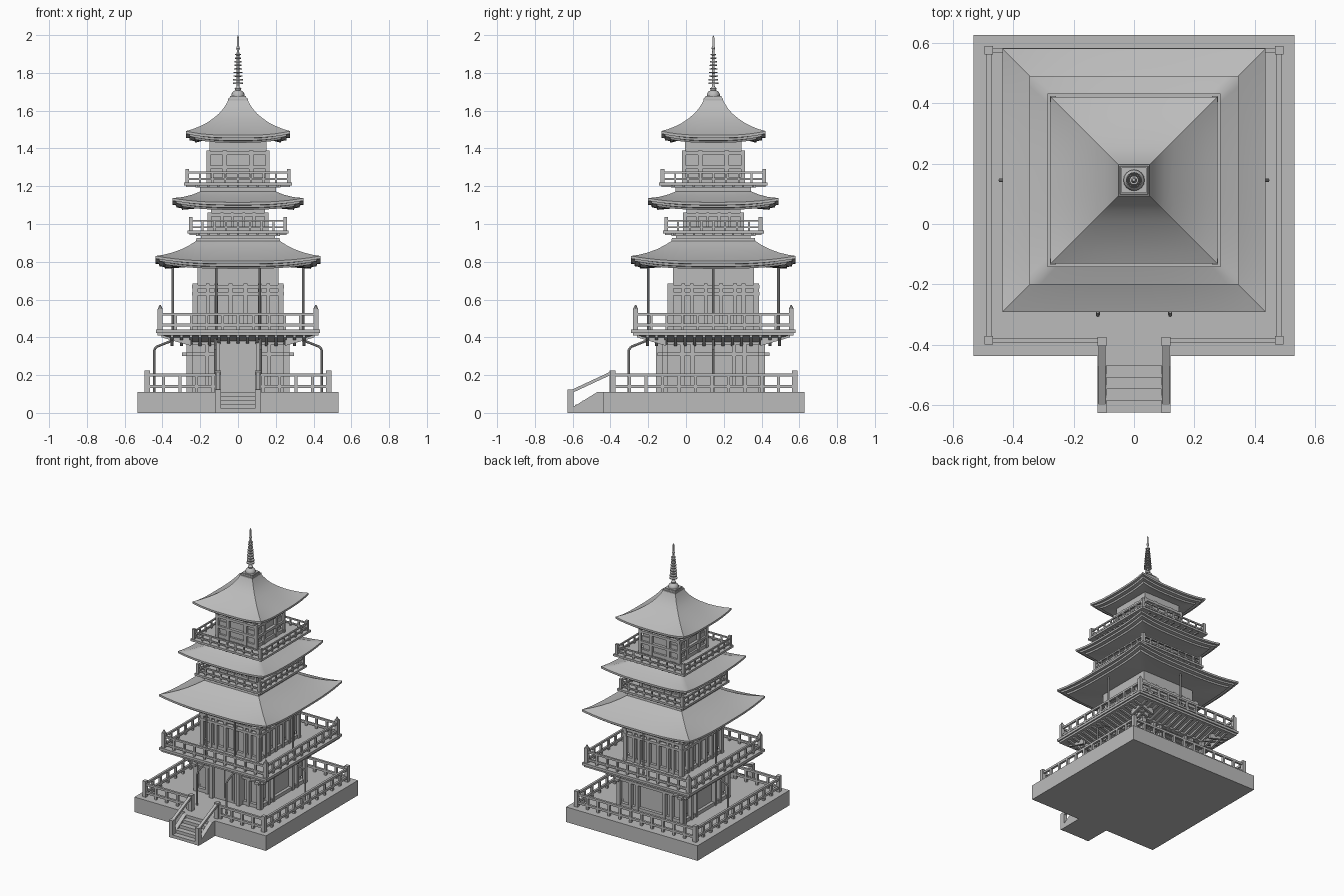
import bpy, bmesh, math
from mathutils import Vector, Matrix

if "Cube" in bpy.data.objects:
    bpy.data.objects.remove(bpy.data.objects["Cube"])

TOWER_Y, BASE_Y = 0.145, 0.095
stone = bpy.data.materials.new("plain grey")
stone.diffuse_color = (0.5, 0.5, 0.5, 1)
stone.use_nodes = True
stone.node_tree.nodes["Principled BSDF"].inputs["Base Color"].default_value = stone.diffuse_color


def finish(bm, name, y=TOWER_Y, smooth=False):
    bmesh.ops.recalc_face_normals(bm, faces=bm.faces)
    me = bpy.data.meshes.new(name)
    bm.to_mesh(me)
    bm.free()
    me.materials.append(stone)
    ob = bpy.data.objects.new(name, me)
    ob.location.y = y
    bpy.context.collection.objects.link(ob)
    if smooth:
        bpy.ops.object.select_all(action='DESELECT')
        ob.select_set(True)
        bpy.context.view_layer.objects.active = ob
        bpy.ops.object.shade_smooth_by_angle(angle=math.radians(35))
    return ob


def turn(k):
    return Matrix.Rotation(k * math.pi / 2, 4, 'Z')


def box(bm, x0, x1, y0, y1, z0, z1, k=0):
    m = Matrix.Translation(((x0 + x1) / 2, (y0 + y1) / 2, (z0 + z1) / 2))
    s = Matrix.Diagonal((x1 - x0, y1 - y0, z1 - z0, 1))
    bmesh.ops.create_cube(bm, size=1, matrix=turn(k) @ m @ s)


def slab(bm, h, z0, z1):
    box(bm, -h, h, -h, h, z0, z1)


def prism(bm, pts, x0, x1, k=0):
    """Outline in y and z, extruded along x."""
    a, b = ([bm.verts.new(turn(k) @ Vector((x, y, z))) for y, z in pts] for x in (x0, x1))
    bm.faces.new(a)
    bm.faces.new(b[::-1])
    for i in range(len(pts)):
        j = (i + 1) % len(pts)
        bm.faces.new((a[i], a[j], b[j], b[i]))


def rod(bm, p, q, r=0.006):
    p, q = Vector(p), Vector(q)
    m = Matrix.Translation((p + q) / 2) @ (q - p).to_track_quat('Z', 'Y').to_matrix().to_4x4()
    bmesh.ops.create_cone(bm, cap_ends=True, segments=8, radius1=r, radius2=r,
                          depth=(q - p).length, matrix=m)


def railing(name, h, z, top, rails, n, pw, rw, y=TOWER_Y, gap=0):
    """Square railing: corner posts, small posts and two rails per side."""
    bm = bmesh.new()
    for k in range(4):
        box(bm, h - pw, h + pw, -h - pw, -h + pw, z, z + top, k)
        g = gap if k == 0 else 0
        spans = [(-h, -g), (g, h)] if g else [(-h, h)]
        for r in rails:
            for a, b in spans:
                box(bm, a, b, -h - rw, -h + rw, z + r - rw, z + r + rw, k)
        for i in range(1, n):
            u = -h + 2 * h * i / n
            if abs(u) > g or not g:
                box(bm, u - rw, u + rw, -h - rw, -h + rw, z, z + rails[-1], k)
    return finish(bm, name, y)


def storey(name, h, z0, z1, z2, cols, beams, cw, upper):
    """Walls with columns, beams, window frames and a narrower upper band."""
    bm = bmesh.new()
    slab(bm, h - cw, z0, z1)
    slab(bm, upper, z1, z2)
    for k in range(4):
        for c in cols:
            for u in {c, -c}:
                box(bm, u - cw / 2, u + cw / 2, -h - cw / 3, -h + cw, z0, z1, k)
        for z, e in beams:
            box(bm, -h - e, h + e, -h - cw / 2, -h + cw, z - 0.009, z + 0.009, k)
        # low sill and raised window panels
        box(bm, -h, h, -h, -h + cw, z0, z0 + 0.025, k)
        for a, b in zip(cols[1:], cols):
            for s in (1, -1):
                u = s * (a + b) / 2
                w = (b - a) / 2 - cw * 0.8
                if w > 0.005:
                    box(bm, u - w, u + w, -h + cw - 0.007, -h + cw, z0 + 0.05, z1 - 0.05, k)
    return finish(bm, name)


def roof(name, rings, n=20):
    """Square rings (half width, height, corner lift) joined from top to soffit."""
    bm = bmesh.new()
    loops = []
    for h, z, lift in rings:
        loop = []
        for k in range(4):
            for i in range(n):
                s = -1 + 2 * i / n
                loop.append(bm.verts.new(turn(k) @ Vector((s * h, -h, z + lift * abs(s) ** 3))))
        loops.append(loop)
    for a, b in zip(loops, loops[1:]):
        for i in range(4 * n):
            j = (i + 1) % (4 * n)
            bm.faces.new((a[i], a[j], b[j], b[i]))
    bm.faces.new(loops[0])
    bm.faces.new(loops[-1][::-1])
    return finish(bm, name, smooth=True)


def eaves(h, z, lift, inner):
    """Layered eave edge and soffit below the roof surface."""
    return [(h, z - 0.014, lift), (h - 0.018, z - 0.016, lift), (h - 0.02, z - 0.028, lift),
            (h - 0.045, z - 0.03, lift * 0.9), (h - 0.05, z - 0.04, lift * 0.8),
            (inner + 0.05, z - 0.03, 0), (inner, z - 0.03, 0)]


# Ground platform
bm = bmesh.new()
slab(bm, 0.532, 0, 0.11)
finish(bm, "platform", BASE_Y)
railing("platform_railing", 0.481, 0.11, 0.115, (0.03, 0.09), 11, 0.014, 0.008, BASE_Y, 0.12)

# Front stair with sloping handrails
bm = bmesh.new()
for i in range(5):
    box(bm, -0.092, 0.092, -0.625 + 0.039 * i, -0.42, 0, 0.022 * (i + 1))
for s in (-1, 1):
    x0, x1 = sorted((s * 0.091, s * 0.121))
    box(bm, x0, x1, -0.627, -0.595, 0, 0.125)
    box(bm, x0, x1, -0.405, -0.374, 0.1, 0.225)
    prism(bm, [(-0.6, 0.107), (-0.4, 0.2), (-0.4, 0.218), (-0.6, 0.125)], x0 + 0.004, x1 - 0.004)
    prism(bm, [(-0.6, 0), (-0.43, 0), (-0.43, 0.11), (-0.47, 0.11), (-0.6, 0.03)], x0, x1)
finish(bm, "stair", 0)

# Walls of the four storeys
storey("ground_storey", 0.262, 0.11, 0.385, 0.42, (0.262, 0.165, 0.11),
       ((0.31, 0.035), (0.37, 0.01)), 0.022, 0.25)
storey("second_storey", 0.232, 0.44, 0.685, 0.82, (0.232, 0.16, 0.115, 0.04),
       ((0.63, 0.012), (0.668, 0.012)), 0.02, 0.215)
storey("third_storey", 0.155, 0.96, 1.06, 1.13, (0.155, 0.085, 0.03), ((1.05, 0.006),), 0.014, 0.143)
storey("fourth_storey", 0.16, 1.22, 1.39, 1.47, (0.16, 0.075, 0.065),
       ((1.375, 0.006), (1.3, 0.004)), 0.014, 0.15)

# Entrance door
bm = bmesh.new()
box(bm, -0.1, 0.1, -0.285, -0.24, 0.11, 0.4)
box(bm, -0.07, 0.07, -0.292, -0.24, 0.12, 0.38)
for s in (-1, 1):
    box(bm, s * 0.108 - 0.014, s * 0.108 + 0.014, -0.305, -0.25, 0.11, 0.41)
    box(bm, s * 0.031 - 0.029, s * 0.031 + 0.029, -0.298, -0.24, 0.135, 0.365)
finish(bm, "entrance_door")

# Main balcony with sloping joists
bm = bmesh.new()
slab(bm, 0.425, 0.41, 0.428)
slab(bm, 0.435, 0.424, 0.442)
for k in range(4):
    for i in range(15):
        u = -0.35 + 0.05 * i
        prism(bm, [(-0.25, 0.355), (-0.405, 0.4), (-0.405, 0.412), (-0.25, 0.412)],
              u - 0.008, u + 0.008, k)
finish(bm, "main_balcony")
roof("balcony_underside", [(0.4, 0.414, 0), (0.4, 0.41, 0), (0.25, 0.37, 0)], 1)
railing("main_balcony_railing", 0.412, 0.44, 0.11, (0.025, 0.082), 10, 0.013, 0.007)
bm = bmesh.new()
for k in range(4):
    p = turn(k) @ Vector((0.412, -0.412, 0.55))
    bmesh.ops.create_cone(bm, cap_ends=True, segments=8, radius1=0.013, radius2=0.004,
                          depth=0.02, matrix=Matrix.Translation(p + Vector((0, 0, 0.01))))
finish(bm, "corner_finials")

# Bent outer poles below, straight poles above the balcony
bm = bmesh.new()
for x, y, dx, dy in ((-0.12, -0.447, 0, 1), (0.12, -0.447, 0, 1), (-0.443, 0, 1, 0), (0.443, 0, -1, 0)):
    path = [(x + dx * d, y + dy * d, z) for d, z in ((0, 0.11), (0, 0.335), (0.012, 0.35), (0.15, 0.405))]
    for p, q in zip(path, path[1:]):
        rod(bm, p, q, 0.0065)
finish(bm, "bent_poles", smooth=True)
bm = bmesh.new()
for x, y in ((-0.115, -0.345), (0.115, -0.345), (-0.345, 0), (0.345, 0), (0, 0.345)):
    rod(bm, (x, y, 0.44), (x, y, 0.79), 0.007)
finish(bm, "roof_poles", smooth=True)

# Roofs
roof("lower_roof", [(0.22, 0.925, 0), (0.222, 0.91, 0), (0.255, 0.888, 0.001), (0.3, 0.862, 0.004),
                    (0.35, 0.838, 0.01), (0.4, 0.816, 0.02), (0.436, 0.803, 0.028)]
     + eaves(0.436, 0.803, 0.028, 0.2))
roof("middle_roof", [(0.18, 1.185, 0), (0.2, 1.172, 0), (0.24, 1.153, 0.003),
                     (0.29, 1.133, 0.01), (0.346, 1.115, 0.022)] + eaves(0.346, 1.115, 0.022, 0.135))
roof("top_roof", [(0.045, 1.67, 0), (0.058, 1.642, 0), (0.077, 1.612, 0), (0.1, 1.585, 0), (0.13, 1.559, 0.001),
                  (0.165, 1.533, 0.003), (0.2, 1.51, 0.008), (0.24, 1.487, 0.015), (0.276, 1.47, 0.022)]
     + eaves(0.276, 1.47, 0.022, 0.14))

# Upper balconies on stepped supports
for name, h, z, under in (("third_balcony", 0.268, 0.965, 0.222), ("fourth_balcony", 0.287, 1.22, 0.225)):
    bm = bmesh.new()
    slab(bm, h, z - 0.015, z)
    slab(bm, under, z - 0.028, z - 0.012)
    slab(bm, under - 0.025, z - 0.05, z - 0.025)
    for k in range(4):
        for i in range(9):
            u = (i - 4) * under / 4.3
            box(bm, u - 0.006, u + 0.006, -h + 0.012, -under + 0.02, z - 0.024, z - 0.012, k)
    finish(bm, name)
    railing(name + "_railing", h - 0.018, z, 0.072, (0.018, 0.052), 8, 0.01, 0.005)

# Spire: square cap, bulb, tapering mast and nine rings
bm = bmesh.new()
slab(bm, 0.052, 1.655, 1.665)
slab(bm, 0.042, 1.66, 1.678)
finish(bm, "spire_base")
outline = [(0, 1.675), (0.034, 1.675), (0.035, 1.686), (0.028, 1.7), (0.014, 1.708),
           (0.018, 1.718), (0.009, 1.725), (0.007, 1.73)]
for i in range(9):
    z, r = 1.745 + i * 0.019, 0.027 - i * 0.0015
    outline += [(0.007, z - 0.004), (r, z - 0.003), (r, z + 0.003), (0.007, z + 0.004)]
outline += [(0.006, 1.92), (0.01, 1.93), (0.006, 1.94), (0.006, 1.985), (0, 2.0)]
bm = bmesh.new()
vs = [bm.verts.new((r, 0, z)) for r, z in outline]
es = [bm.edges.new(e) for e in zip(vs, vs[1:])]
bmesh.ops.spin(bm, geom=vs + es, cent=(0, 0, 0), axis=(0, 0, 1), angle=2 * math.pi, steps=16)
bmesh.ops.remove_doubles(bm, verts=bm.verts, dist=0.0002)
finish(bm, "spire", smooth=True)
